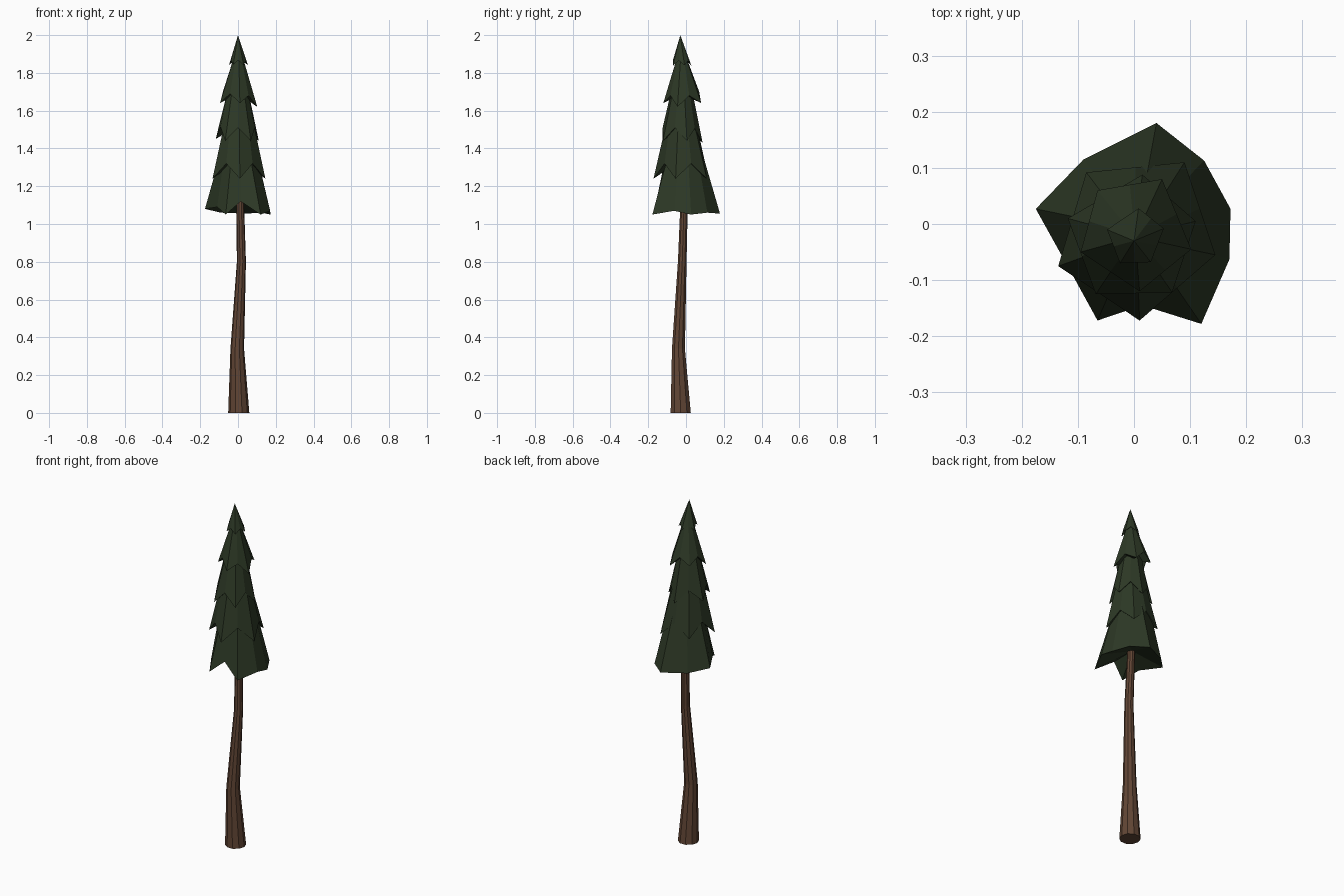
import bpy, bmesh
from mathutils import Vector
from math import cos, sin, tau

if "Cube" in bpy.data.objects:
    bpy.data.objects.remove(bpy.data.objects["Cube"])


def material(name, rgb):
    m = bpy.data.materials.new(name)
    m.diffuse_color = (*rgb, 1)
    m.use_nodes = True
    m.node_tree.nodes["Principled BSDF"].inputs["Base Color"].default_value = m.diffuse_color
    return m


BARK = material("bark", (0.12, 0.06, 0.035))
NEEDLES = material("needles", (0.026, 0.04, 0.019))


def finish(bm, name, mat):
    bmesh.ops.recalc_face_normals(bm, faces=bm.faces)
    me = bpy.data.meshes.new(name)
    bm.to_mesh(me)
    bm.free()
    me.materials.append(mat)
    ob = bpy.data.objects.new(name, me)
    bpy.context.collection.objects.link(ob)
    return ob


def bridge(bm, a, b):
    n = len(a)
    for i in range(n):
        j = (i + 1) % n
        bm.faces.new((a[i], a[j], b[j], b[i]))


def fan(bm, ring, p):
    v = bm.verts.new(p)
    for i in range(len(ring)):
        bm.faces.new((ring[i], ring[(i + 1) % len(ring)], v))


# Crooked tapering trunk: x, y, z, radius of each ring
bm = bmesh.new()
rings = []
for x, y, z, r in [(0.004, -0.028, 0, 0.056), (-0.004, -0.040, 0.34, 0.036),
                   (0.018, -0.020, 0.80, 0.024), (0.012, -0.011, 1.08, 0.021),
                   (0.008, -0.012, 1.25, 0.017)]:
    rings.append([bm.verts.new((x + r * cos(tau * i / 10), y + r * sin(tau * i / 10), z))
                  for i in range(10)])
for a, b in zip(rings, rings[1:]):
    bridge(bm, a, b)
bm.faces.new(rings[0])
bm.faces.new(rings[-1])
finish(bm, "trunk", BARK)


# Branch tier: five drooping tips with raised notches between, hollow below
def tier(name, centre, tips, notch, lift, top_z, top_r, apex=None, notches=None):
    bm = bmesh.new()
    c = Vector(centre)
    rim, low = [], min(t[2] for t in tips)
    for i, t in enumerate(tips):
        rim.append(Vector(t))
        if notches:
            rim.append(Vector(notches[i]))
        else:
            m = (Vector(t) + Vector(tips[(i + 1) % 5])) / 2
            p = c + (m.xy - c)  * notch
            rim.append(Vector((p.x, p.y, m.z + lift)))
    lower = [bm.verts.new(p) for p in rim]
    if apex:
        fan(bm, lower, apex)
    else:
        upper = []
        for p in rim:
            d = (p.xy - c).normalized() * top_r
            upper.append(bm.verts.new((c.x + d.x, c.y + d.y, top_z)))
        bridge(bm, lower, upper)
        bm.faces.new(upper)
    fan(bm, lower, (c.x, c.y, low + lift + 0.02))
    finish(bm, name, NEEDLES)


tier("branches_bottom", (0.005, -0.01),
     [(-0.175, 0.027, 1.08), (-0.065, -0.172, 1.05), (0.12, -0.178, 1.05),
      (0.172, 0.027, 1.05), (0.04, 0.18, 1.055)],
     1, 0.06, 1.42, 0.085,
     notches=[(-0.11, -0.09, 1.09), (0.015, -0.145, 1.12), (0.17, -0.063, 1.07),
              (0.125, 0.113, 1.06), (-0.09, 0.115, 1.06)])
tier("branches_lower", (0.004, -0.025),
     [(-0.135, -0.075, 1.24), (0.01, -0.172, 1.24), (0.145, -0.055, 1.24),
      (0.09, 0.11, 1.24), (-0.085, 0.092, 1.25)], 1.0, 0.08, 1.56, 0.074)
tier("branches_middle", (0.0, -0.022),
     [(-0.118, 0.01, 1.45), (-0.068, -0.125, 1.44), (0.068, -0.122, 1.44),
      (0.11, 0.005, 1.44), (0.015, 0.088, 1.43)], 1.0, 0.07, 1.74, 0.048)
tier("branches_upper", (0.002, -0.023),
     [(-0.095, -0.05, 1.64), (0.01, -0.12, 1.64), (0.102, -0.045, 1.62),
      (0.05, 0.08, 1.64), (-0.065, 0.06, 1.66)], 1.0, 0.05, 1.89, 0.022)
tier("branches_top", (0.002, -0.023),
     [(-0.048, -0.01, 1.84), (-0.025, -0.07, 1.845), (0.03, -0.068, 1.84),
      (0.053, -0.008, 1.84), (0.008, 0.028, 1.84)], 1.0, 0.025, 0, 0,
     apex=(0, -0.03, 2.0))
